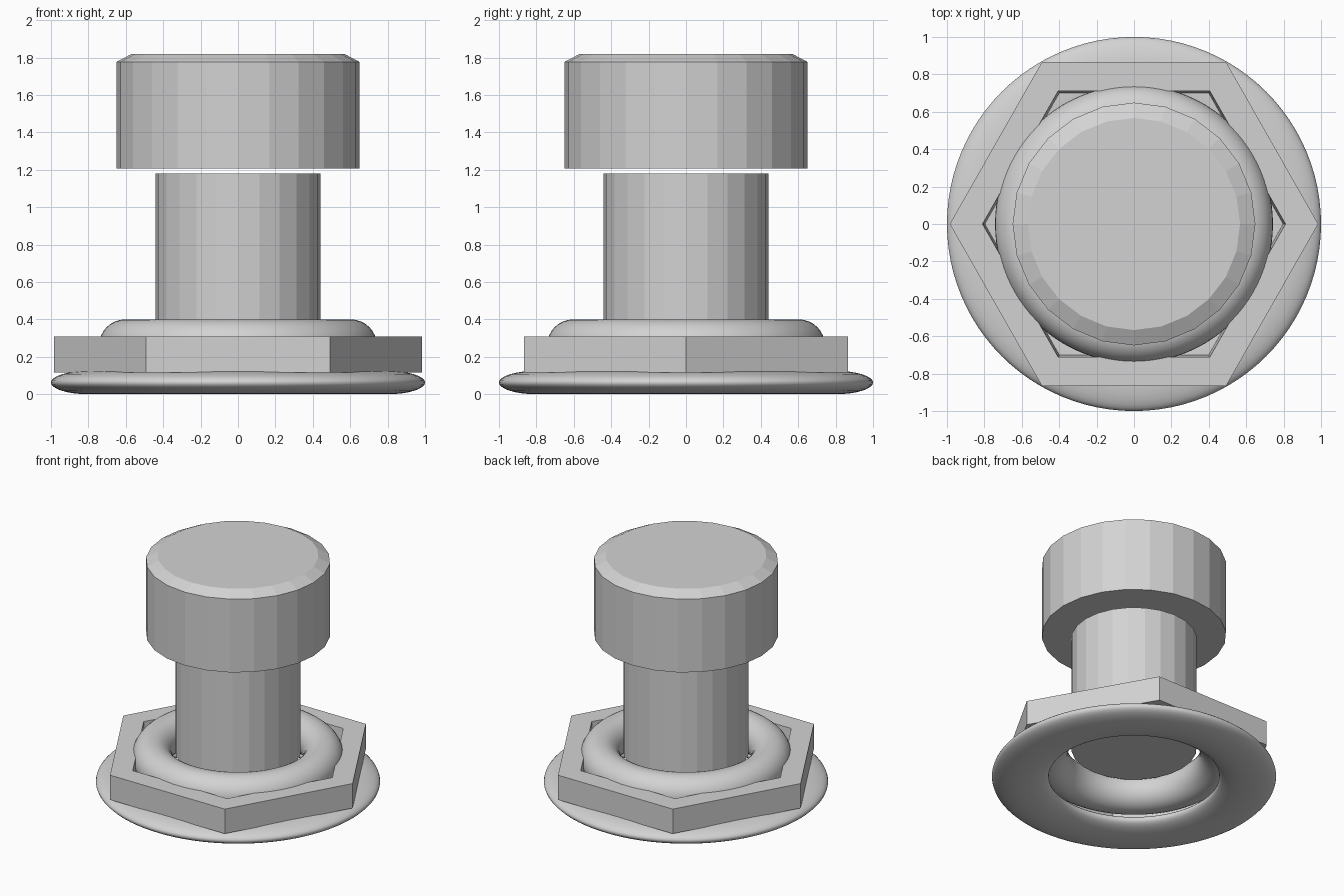
import bpy, bmesh, math

if "Cube" in bpy.data.objects:
    bpy.data.objects.remove(bpy.data.objects["Cube"])

grey = bpy.data.materials.new("plain grey")
grey.diffuse_color = (0.65, 0.65, 0.65, 1)
grey.use_nodes = True
grey.node_tree.nodes["Principled BSDF"].inputs["Base Color"].default_value = grey.diffuse_color


def lathe(name, profile, sides, smooth=False, y_scale=1.0):
    """Revolve a closed loop of (radius, z) points; radius 0 becomes a flat cap."""
    bm = bmesh.new()
    rings = []
    for r, z in profile:
        rings.append([bm.verts.new((r * math.cos(2 * math.pi * i / sides),
                                    r * math.sin(2 * math.pi * i / sides) * y_scale, z))
                      for i in range(sides)])
    for k in range(len(rings)):
        a, b = rings[k], rings[(k + 1) % len(rings)]
        for i in range(sides):
            j = (i + 1) % sides
            bm.faces.new((a[i], a[j], b[j], b[i])).smooth = smooth
    return finish(name, bm)


def solid(name, profile, sides):
    """Capped turned solid from (radius, z) points, bottom to top."""
    bm = bmesh.new()
    rings = [[bm.verts.new((r * math.cos(2 * math.pi * i / sides),
                            r * math.sin(2 * math.pi * i / sides), z))
              for i in range(sides)] for r, z in profile]
    for a, b in zip(rings, rings[1:]):
        for i in range(sides):
            j = (i + 1) % sides
            bm.faces.new((a[i], a[j], b[j], b[i]))
    bm.faces.new(rings[0][::-1])
    bm.faces.new(rings[-1])
    return finish(name, bm)


def finish(name, bm):
    bmesh.ops.recalc_face_normals(bm, faces=bm.faces)
    mesh = bpy.data.meshes.new(name)
    bm.to_mesh(mesh)
    bm.free()
    mesh.materials.append(grey)
    ob = bpy.data.objects.new(name, mesh)
    bpy.context.collection.objects.link(ob)
    return ob


def oval(radius, z, half_width, half_height, steps=32):
    """Oval ring cross-section."""
    return [(radius + half_width * math.cos(2 * math.pi * i / steps),
             z + half_height * math.sin(2 * math.pi * i / steps)) for i in range(steps)]


# Flattened base ring and round collar ring
lathe("base_flange", oval(0.8, 0.0625, 0.2, 0.0625), 96, smooth=True)
lathe("collar_ring", oval(0.603, 0.26, 0.14, 0.14), 96, smooth=True)

# Hexagonal nut with a slightly tapered hole
lathe("hex_nut", [(0.985, 0.117), (0.985, 0.308), (0.81, 0.308), (0.797, 0.117)], 6, y_scale=1.015)

# Plunger shaft
solid("plunger_shaft", [(0.442, 0.29), (0.442, 1.18)], 24)

# Button cap with chamfered top, floating just above the shaft
solid("button_cap", [(0.649, 1.208), (0.649, 1.777), (0.567, 1.82)], 24)
